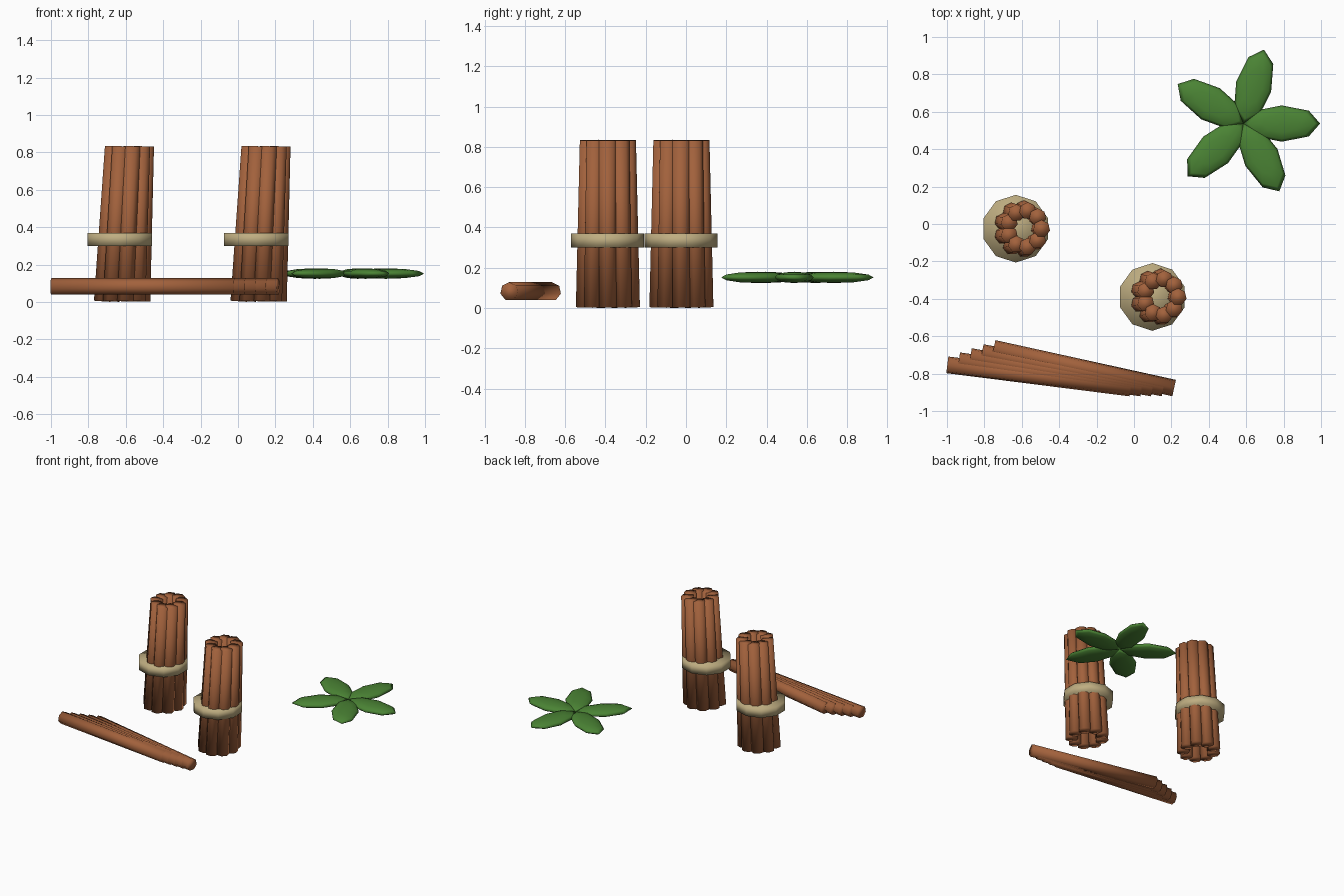
import bpy
import bmesh
from math import sin, cos, pi, radians
from mathutils import Vector, Matrix

if "Cube" in bpy.data.objects:
    bpy.data.objects.remove(bpy.data.objects["Cube"])


def material(name, rgb):
    mat = bpy.data.materials.new(name)
    mat.use_nodes = True
    mat.diffuse_color = (*rgb, 1)
    mat.node_tree.nodes["Principled BSDF"].inputs["Base Color"].default_value = (*rgb, 1)
    return mat


BARK = material("bark brown", (0.36, 0.12, 0.045))
TWINE = material("twine tan", (0.52, 0.42, 0.22))
LEAF = material("leaf green", (0.07, 0.23, 0.035))


def finish(bm, name, mat):
    for face in bm.faces:
        face.smooth = True
    mesh = bpy.data.meshes.new(name)
    bm.to_mesh(mesh)
    bm.free()
    mesh.materials.append(mat)
    bpy.context.collection.objects.link(bpy.data.objects.new(name, mesh))


def add_stick(bm, start, end, radius=0.046, sides=7):
    """Capped cylinder running from start to end."""
    axis = end - start
    if abs(axis.z) > abs(axis.x):
        turn = Vector((0, 0, 1)).rotation_difference(axis).to_matrix().to_4x4()
    else:
        turn = axis.to_track_quat("Z", "Y").to_matrix().to_4x4()
    bmesh.ops.create_cone(bm, cap_ends=True, segments=sides, radius1=radius, radius2=radius,
                          depth=axis.length,
                          matrix=Matrix.Translation((start + end) / 2) @ turn)


# Two upright bundles, each a leaning ring of sticks held by a solid band
STICKS = 9
for side, cx, cy in (("right", -0.632, -0.025), ("left", 0.098, -0.39)):
    bm = bmesh.new()
    for i in range(STICKS):
        a = 2 * pi * i / STICKS
        base = Vector((cx + 0.009 + 0.109 * cos(a), cy + 0.117 * sin(a), 0.004))
        top = Vector((cx + 0.049 + 0.089 * cos(a), cy + 0.097 * sin(a), 0.832))
        add_stick(bm, base, top)
    finish(bm, side + "_bundle_sticks", BARK)

    bm = bmesh.new()
    add_stick(bm, Vector((cx, cy, 0.3)), Vector((cx, cy, 0.37)), 0.181, 10)
    finish(bm, side + "_bundle_band", TWINE)

# Fan of loose sticks lying in front
bm = bmesh.new()
for i in range(5):
    middle = Vector((-0.508 + 0.06 * i, -0.815 + 0.011 * i, 0.082))
    a = radians(7.2 + 1.3 * i)
    half = Vector((cos(a), -sin(a), 0)) * 0.494
    add_stick(bm, middle - half, middle + half)
finish(bm, "loose_sticks", BARK)

# Five flattened leaves meeting at one point
bm = bmesh.new()
for i in range(5):
    place = (Matrix.Translation((0.585, 0.537, 0.152)) @ Matrix.Rotation(1.3 * i, 4, "Z")
             @ Matrix.Translation((0.205, 0, 0)) @ Matrix.Diagonal((0.205, 0.097, 0.028, 1)))
    bmesh.ops.create_uvsphere(bm, u_segments=8, v_segments=6, radius=1, matrix=place)
finish(bm, "leaf_cluster", LEAF)
